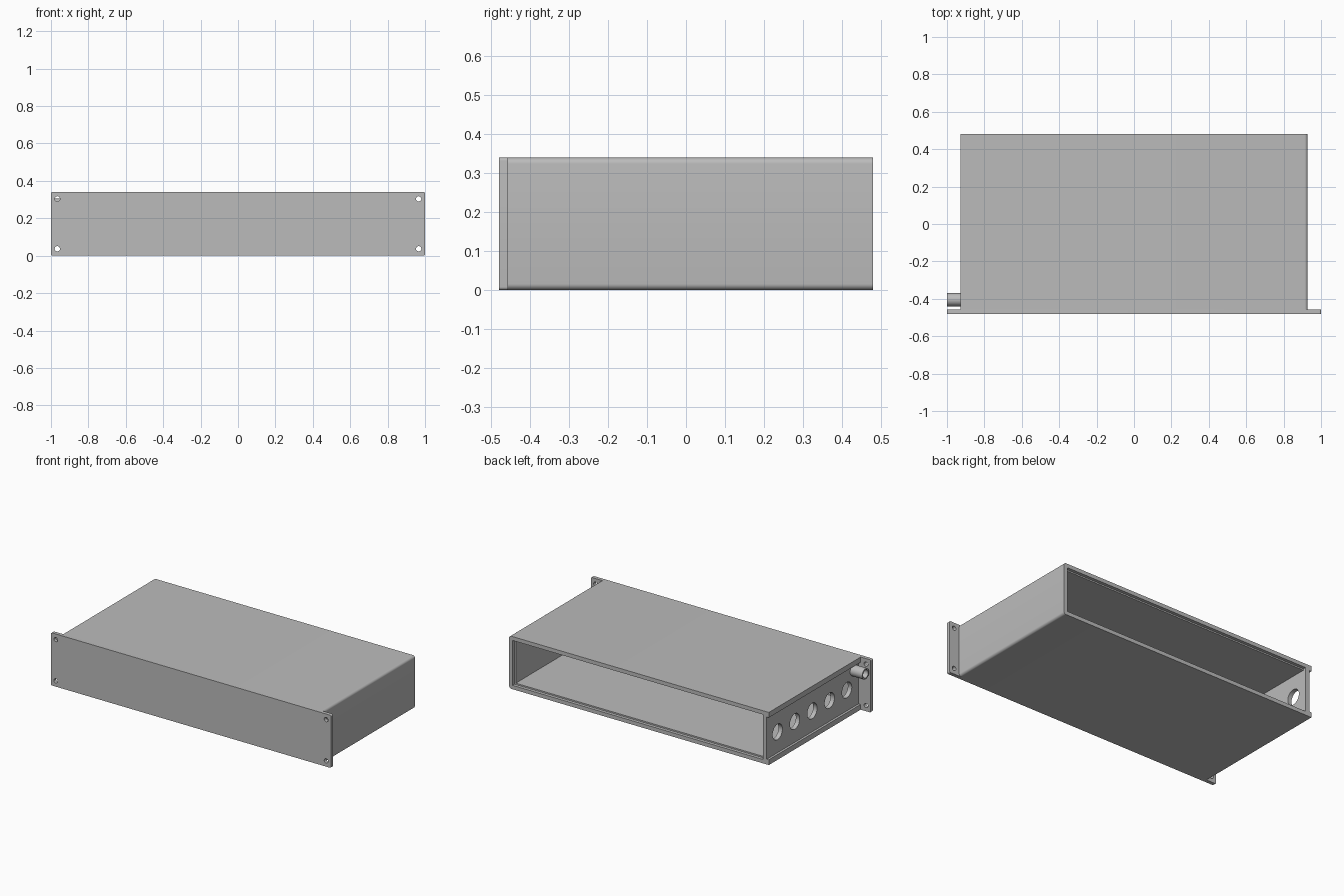
import bpy
import bmesh
import math
from mathutils import Vector, Matrix

cube = bpy.data.objects.get("Cube")
if cube:
    bpy.data.objects.remove(cube, do_unlink=True)

# Main dimensions
W, H = 0.928, 0.34            # half width of the case, height
FRONT, SEAM, BACK = -0.48, -0.457, 0.48
T = 0.034                     # sheet thickness
INSET = 0.015                 # how far the side panel sits inside the sheet

metal = bpy.data.materials.new("grey metal")
grey = (0.5, 0.5, 0.5, 1)
metal.diffuse_color = grey
metal.use_nodes = True
metal.node_tree.nodes["Principled BSDF"].inputs["Base Color"].default_value = grey


def finish(name, bm):
    bmesh.ops.recalc_face_normals(bm, faces=bm.faces)
    mesh = bpy.data.meshes.new(name)
    bm.to_mesh(mesh)
    bm.free()
    mesh.materials.append(metal)
    obj = bpy.data.objects.new(name, mesh)
    bpy.context.collection.objects.link(obj)
    return obj


def extrude_profile(name, points, y0, y1):
    """Extrude an x-z outline along y."""
    bm = bmesh.new()
    face = bm.faces.new([bm.verts.new((x, y0, z)) for x, z in points])
    out = bmesh.ops.extrude_face_region(bm, geom=[face])
    moved = [v for v in out["geom"] if isinstance(v, bmesh.types.BMVert)]
    bmesh.ops.translate(bm, verts=moved, vec=(0, y1 - y0, 0))
    return finish(name, bm)


def arc(cx, cz, r, start, steps=6):
    """Quarter circle, anticlockwise from a start angle in degrees."""
    angles = [math.radians(start + 90 * i / steps) for i in range(steps + 1)]
    return [(cx + r * math.cos(a), cz + r * math.sin(a)) for a in angles]


def box(name, low, high):
    low, high = Vector(low), Vector(high)
    bm = bmesh.new()
    bmesh.ops.create_cube(bm, size=1)
    for v in bm.verts:
        v.co = (low + high) / 2 + v.co * (high - low)
    return finish(name, bm)


def cylinder(name, centre, radius, length, axis):
    bm = bmesh.new()
    turn = Matrix.Rotation(math.pi / 2, 4, "Y" if axis == "x" else "X")
    bmesh.ops.create_cone(bm, cap_ends=True, segments=32, radius1=radius,
                          radius2=radius, depth=length,
                          matrix=Matrix.Translation(centre) @ turn)
    return finish(name, bm)


def cut(obj, cutters):
    bpy.context.view_layer.objects.active = obj
    for cutter in cutters:
        cutter.hide_render = True
        mod = obj.modifiers.new("cut", "BOOLEAN")
        mod.operation = "DIFFERENCE"
        mod.solver = "EXACT"
        mod.object = cutter
        bpy.ops.object.modifier_apply(modifier=mod.name)
        bpy.data.objects.remove(cutter, do_unlink=True)


# Front plate with softened corners and four mounting holes
R = 0.008
plate_outline = (arc(1 - R, H - R, R, 0) + arc(R - 1, H - R, R, 90)
                 + arc(R - 1, R, R, 180) + arc(1 - R, R, R, 270))
front_plate = extrude_profile("front_plate", plate_outline, FRONT, SEAM)
cut(front_plate, [cylinder("hole", (sx * 0.966, FRONT, z), 0.014, 0.2, "y")
                  for sx in (-1, 1) for z in (0.037, 0.304)])

# Folded sheet: bottom, rounded bends, closed side and top
B = 0.016
sheet_outline = ([(-W, 0)] + arc(W - B, B, B, 270) + arc(W - B, H - B, B, 0)
                 + [(-W, H), (-W, H - T), (W - T, H - T), (W - T, T), (-W, T)])
case_sheet = extrude_profile("case_sheet", sheet_outline, SEAM, BACK)

# Shallow step around the open back
LIP = 0.025
cut(case_sheet, [box("rebate", (-W + INSET + 0.028, BACK - 0.02, LIP),
                     (W - LIP, BACK + 0.1, H - LIP))])

# Inset side panel with five round openings and a passage for the spout
SPOUT = Vector((-0.95, -0.405, 0.27))
side_panel = box("side_panel", (-W + INSET, SEAM, T),
                 (-W + INSET + 0.028, BACK, H - T))
openings = [cylinder("opening", (-W, 0.37 - 0.177 * i, 0.168), 0.05, 0.2, "x")
            for i in range(5)]
openings.append(cylinder("passage", SPOUT, 0.026, 0.3, "x"))
cut(side_panel, openings)

# Hollow spout on the side panel
end, root = -1.0, -W + INSET + 0.01
spout = cylinder("side_spout", ((end + root) / 2, SPOUT.y, SPOUT.z),
                 0.035, root - end, "x")
cut(spout, [cylinder("bore", SPOUT, 0.026, 0.3, "x")])

# Smooth round surfaces, keep the edges sharp
for obj in (front_plate, case_sheet, side_panel, spout):
    bpy.ops.object.select_all(action="DESELECT")
    obj.select_set(True)
    bpy.context.view_layer.objects.active = obj
    bpy.ops.object.shade_smooth_by_angle(angle=math.radians(30))
